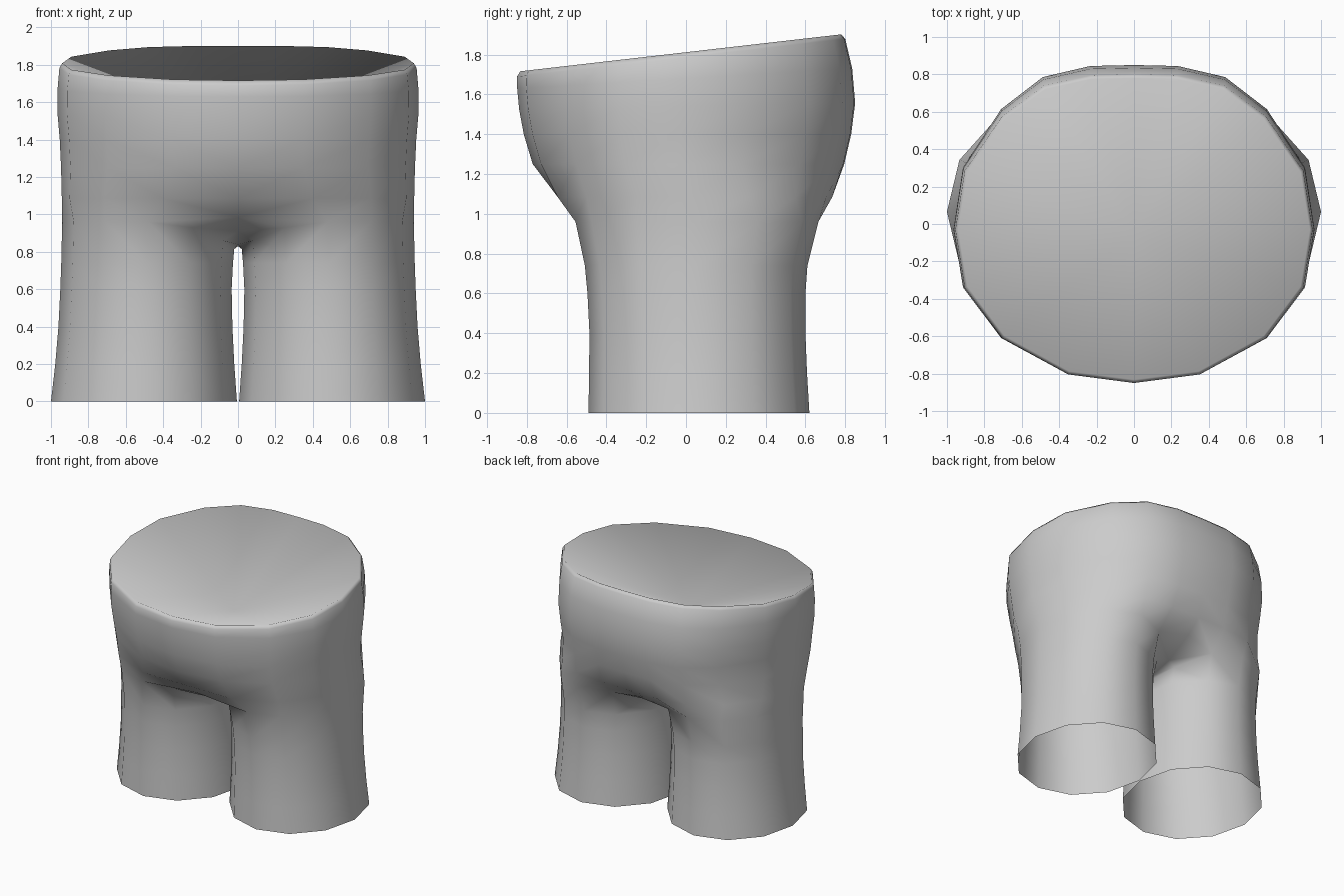
import bpy, bmesh, math

if "Cube" in bpy.data.objects:
    bpy.data.objects.remove(bpy.data.objects["Cube"])

cloth = bpy.data.materials.new("grey cloth")
cloth.diffuse_color = (0.6, 0.6, 0.6, 1)
cloth.use_nodes = True
cloth.node_tree.nodes["Principled BSDF"].inputs["Base Color"].default_value = cloth.diffuse_color

bm = bmesh.new()

# Right half of the waist outline: front centre, eight side points, back centre
WAIST = [(0, -.835), (.35, -.79), (.70, -.60), (.90, -.335), (.95, -.03),
         (.90, .28), (.70, .57), (.48, .73), (.23, .785), (0, .79)]
ANGLES = [math.radians(-90 + 30 * i) for i in range(12)]   # 8 outer, then 4 inner


def leg_points(inner, outer, front, back):
    cx, rx = (inner + outer) / 2, (outer - inner) / 2
    cy, ry = (front + back) / 2, (back - front) / 2
    return [(cx + rx * math.cos(a), cy + ry * math.sin(a)) for a in ANGLES]


def waist_points(width, front, back):
    return [(x * width / .95, y * (front / -.835 if y < 0 else back / .79))
            for x, y in WAIST]


def ring(pts, z, slope=0.0):
    return [bm.verts.new((x, y, z + slope * y)) for x, y in pts]


def bridge(low, high, closed=False):
    n = len(low)
    for i in range(n if closed else n - 1):
        j = (i + 1) % n
        bm.faces.new((low[i], low[j], high[j], high[i]))


# Open leg tube: z, inner x, outer x, front y, back y
legs = [ring(leg_points(*p), z) for z, *p in (
    (0, .006, 1.0, -.49, .62), (.2, .02, .977, -.487, .608),
    (.4, .03, .96, -.485, .60), (.6, .034, .95, -.495, .60),
    (.74, .027, .945, -.508, .61))]

# Top of the leg: outer side is higher than the inner side
top_leg = ring(leg_points(.02, .94, -.555, .665), .96)
for v, z in zip(top_leg[7:], (.94, .86, .815, .86, .93)):
    v.co.z = z
legs.append(top_leg)
for low, high in zip(legs, legs[1:]):
    bridge(low, high, True)

# Crotch saddle along the centre line
saddle = [bm.verts.new((0, y, z)) for y, z in (
    (-.53, .985), (-.41, .91), (-.17, .84), (.16, .83), (.40, .87), (.62, .99))]
inner = [top_leg[0]] + top_leg[:7:-1] + [top_leg[7]]
bridge(saddle, inner)

# Hip rings up to the waist: half width, front, back, z, slope
hip_outline = [(0, -.645), (.40, -.645), (.715, -.50), (.90, -.25), (.942, .03),
               (.90, .315), (.72, .55), (.49, .705), (.245, .735), (0, .735)]
hips = [[saddle[0]] + top_leg[:8] + [saddle[-1]], ring(hip_outline, 1.085)]
for w, f, b, z, s in ((.946, -.77, .795, 1.25, 0), (.953, -.815, .83, 1.4, 0),
                      (.965, -.838, .85, 1.54, .02), (.964, -.848, .835, 1.68, .06),
                      (.955, -.85, .80, 1.787, .115), (.94, -.832, .78, 1.812, .115)):
    hips.append(ring(waist_points(w, f, b), z, s))
for low, high in zip(hips, hips[1:]):
    bridge(low, high)

# Sunken waist cap, a fan down to one point
apex = bm.verts.new((0, -.05, 1.46))
for a, b in zip(hips[-1], hips[-1][1:]):
    bm.faces.new((a, b, apex))

bmesh.ops.recalc_face_normals(bm, faces=bm.faces)
mesh = bpy.data.meshes.new("trousers")
bm.to_mesh(mesh)
bm.free()
mesh.materials.append(cloth)
trousers = bpy.data.objects.new("trousers", mesh)
bpy.context.collection.objects.link(trousers)
bpy.context.view_layer.objects.active = trousers
trousers.select_set(True)

# Left half
mirror = trousers.modifiers.new("mirror", 'MIRROR')
mirror.use_clip = True
bpy.ops.object.modifier_apply(modifier="mirror")
bpy.ops.object.shade_smooth_by_angle(angle=math.radians(80))
